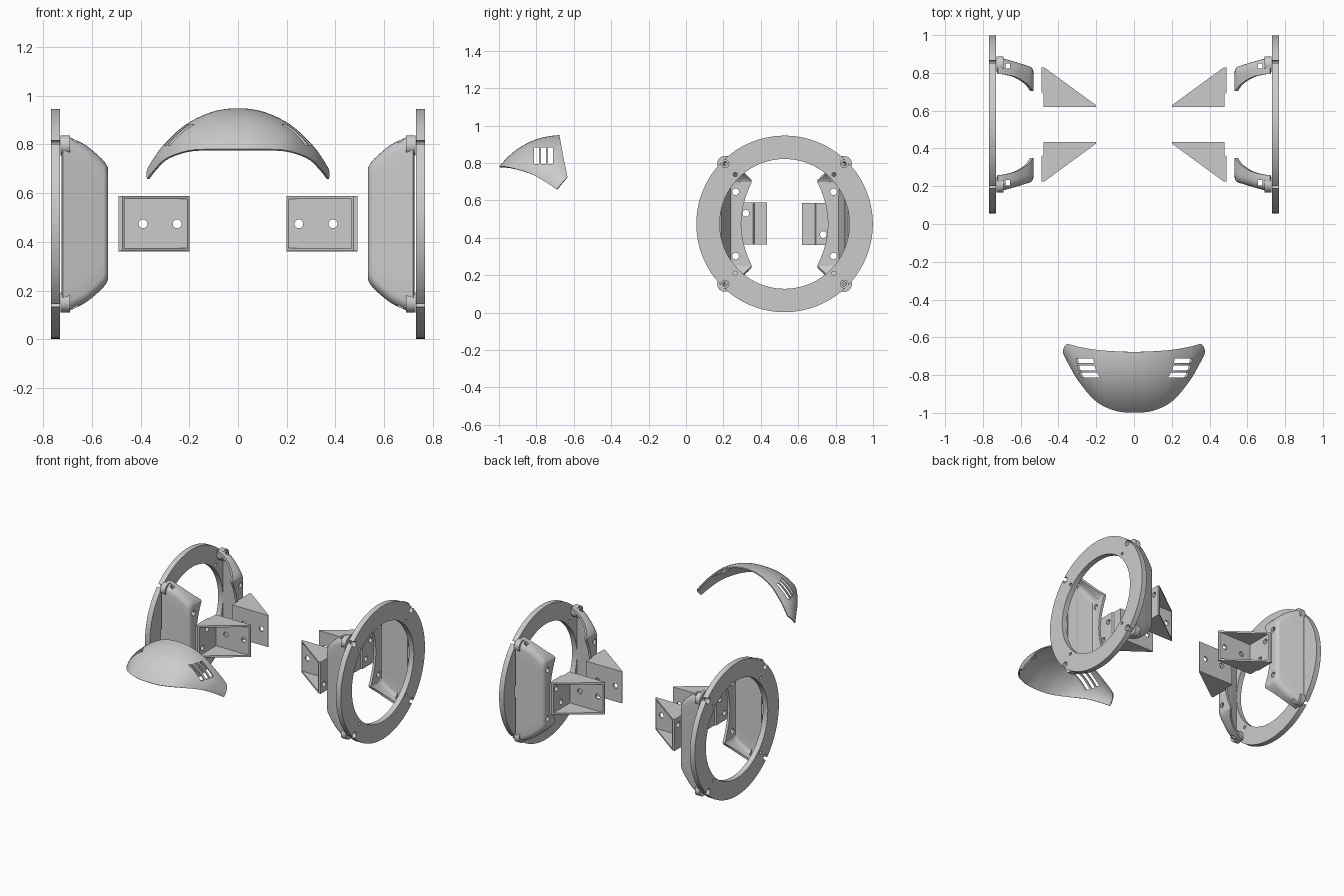
import bpy, bmesh, math
from mathutils import Vector, Matrix

if "Cube" in bpy.data.objects:
    bpy.data.objects.remove(bpy.data.objects["Cube"])

CY, CZ = 0.527, 0.474      # wheel axis


def make(name, bm):
    bmesh.ops.recalc_face_normals(bm, faces=bm.faces)
    me = bpy.data.meshes.new(name)
    bm.to_mesh(me)
    bm.free()
    o = bpy.data.objects.new(name, me)
    bpy.context.collection.objects.link(o)
    return o


def grid(name, rows):
    bm = bmesh.new()
    vs = [[bm.verts.new(p) for p in r] for r in rows]
    for a, b in zip(vs, vs[1:]):
        for i in range(len(a) - 1):
            bm.faces.new((a[i], a[i + 1], b[i + 1], b[i]))
    return make(name, bm)


def prism(name, pts, z0, z1):
    bm = bmesh.new()
    f = bm.faces.new([bm.verts.new((x, y, z0)) for x, y in pts])
    r = bmesh.ops.extrude_face_region(bm, geom=[f])
    vs = [v for v in r['geom'] if isinstance(v, bmesh.types.BMVert)]
    bmesh.ops.translate(bm, verts=vs, vec=(0, 0, z1 - z0))
    return make(name, bm)


def box(x0, x1, y0, y1, z0, z1):
    return prism("cutter", [(x0, y0), (x1, y0), (x1, y1), (x0, y1)], z0, z1)


def rod(axis, c, r, length, n=24):
    bm = bmesh.new()
    rot = Matrix.Rotation(math.pi / 2, 4, 'Y' if axis == 'X' else 'X')
    bmesh.ops.create_cone(bm, cap_ends=True, segments=n, radius1=r, radius2=r,
                          depth=length, matrix=Matrix.Translation(c) @ rot)
    return make("cutter", bm)


def tube(name, x0, x1, y, z, r_out, r_in, n):
    bm = bmesh.new()
    loops = []
    for x, r in ((x0, r_out), (x1, r_out), (x1, r_in), (x0, r_in)):
        loops.append([bm.verts.new((x, y + r * math.cos(2 * math.pi * i / n),
                                    z + r * math.sin(2 * math.pi * i / n))) for i in range(n)])
    for k in range(4):
        a, b = loops[k], loops[(k + 1) % 4]
        for i in range(n):
            j = (i + 1) % n
            bm.faces.new((a[i], a[j], b[j], b[i]))
    return make(name, bm)


def activate(o):
    bpy.ops.object.select_all(action='DESELECT')
    o.select_set(True)
    bpy.context.view_layer.objects.active = o


def thicken(o, t):
    activate(o)
    m = o.modifiers.new("thick", 'SOLIDIFY')
    m.thickness, m.offset = t, 0
    bpy.ops.object.modifier_apply(modifier=m.name)


def cut(o, cutters):
    for c in cutters:
        activate(o)
        m = o.modifiers.new("cut", 'BOOLEAN')
        m.operation, m.solver, m.object = 'DIFFERENCE', 'EXACT', c
        bpy.ops.object.modifier_apply(modifier=m.name)
        bpy.data.objects.remove(c)


def smooth(o, deg=32):
    activate(o)
    bpy.ops.object.shade_smooth_by_angle(angle=math.radians(deg))


def mirror(o, name, sx, sy, sz=1):
    c = Vector((0, CY, CZ))
    n = o.copy()
    n.data = o.data.copy()
    n.name = name
    n.data.transform(Matrix.Translation(c) @ Matrix.Diagonal((sx, sy, sz, 1)) @ Matrix.Translation(-c))
    if sx * sy * sz < 0:
        n.data.flip_normals()
    bpy.context.collection.objects.link(n)


def four(o, part, flip=1):
    o.name = "front_right_" + part
    mirror(o, "front_left_" + part, -1, 1)
    mirror(o, "back_right_" + part, 1, -1, flip)
    mirror(o, "back_left_" + part, -1, -1, flip)


def spline(pts, n):
    # Catmull-Rom through the points, n steps per span
    p = [Vector(q) for q in pts]
    p = [2 * p[0] - p[1]] + p + [2 * p[-1] - p[-2]]
    out = []
    for i in range(1, len(p) - 2):
        a, b, c, d = p[i - 1:i + 3]
        for k in range(n):
            t = k / n
            out.append(0.5 * (2 * b + (c - a) * t + (2 * a - 5 * b + 4 * c - d) * t * t
                              + (3 * b - a - 3 * c + d) * t ** 3))
    return out + [p[-2]]


# mounting rings with bolt holes
ring = tube("right_ring", 0.73, 0.768, CY, CZ, 0.472, 0.347, 96)
holes = []
for sy in (-1, 1):
    for sz in (-1, 1):
        holes.append(rod('X', (0.75, CY + sy * 0.319, CZ + sz * 0.322), 0.021, 0.2))
        holes.append(rod('X', (0.75, CY + sy * 0.264, CZ + sz * 0.264), 0.011, 0.2))
cut(ring, holes)
smooth(ring)
mirror(ring, "left_ring", -1, 1)

# curved support shells: x, outer y, flange tip y, half height
stations = spline([(0.722, 0.179, 0.258, 0.354), (0.69, 0.188, 0.262, 0.345),
                   (0.63, 0.205, 0.277, 0.315), (0.575, 0.222, 0.31, 0.27),
                   (0.55, 0.230, 0.338, 0.243)], 4)
stations.append(Vector((0.544, 0.238, 0.35, 0.23)))


def section(x, yo, yi, zh):
    r = 0.035
    half = [(yi, zh), ((yi + yo + r) / 2, zh)]
    for k in range(6):
        a = k / 5 * math.pi / 2
        half.append((yo + r - r * math.sin(a), zh - r + r * math.cos(a)))
    half += [(yo, (zh - r) * f) for f in (0.75, 0.5, 0.25)]
    full = half + [(yo, 0)] + [(y, -z) for y, z in reversed(half)]
    return [Vector((x, y, CZ + z)) for y, z in full]


rows = [section(*s) for s in stations]
last = rows[-1]
rim = []
for p in last:                       # concave inner edge of the end wall
    z = (p.z - CZ) * 0.95
    rim.append(Vector((p.x, max(p.y, 0.295 + 0.055 * (z / 0.2185) ** 2), CZ + z)))
for f in (0.15, 0.5, 1.0):
    rows.append([a.lerp(b, f) + Vector((-0.002, 0, 0)) for a, b in zip(last, rim)])
shell = grid("shell", rows)
thicken(shell, 0.018)
cut(shell, [rod('X', (0.54, 0.265, CZ + s * 0.172), 0.018, 0.08) for s in (-1, 1)]
    + [box(0.657, 0.68, 0.205, 0.232, 0, 1)])
smooth(shell, 40)
four(shell, "shell")

# bolt lugs at the shell tips
for s, n in ((1, "upper_lug"), (-1, "lower_lug")):
    lug = tube(n, 0.69, 0.728, 0.208, CZ + s * 0.322, 0.041, 0.011, 32)
    smooth(lug)
    four(lug, n)

# triangular brackets, open along the slanted side
br = prism("bracket", [(0.49, 0.225), (0.49, 0.358), (0.48, 0.365), (0.48, 0.434),
                       (0.2, 0.434), (0.2, 0.426), (0.475, 0.225)], CZ - 0.111, CZ + 0.114)
cut(br, [prism("cutter", [(0.466, 0.42), (0.1, 0.42), (0.1, 0.1), (0.466, 0.1)],
               CZ - 0.099, CZ + 0.102)]
    + [rod('Y', (x, 0.43, CZ), 0.018, 0.1) for x in (0.25, 0.39)]
    + [rod('X', (0.48, 0.32, CZ + 0.057), 0.018, 0.1),
       rod('X', (0.48, 0.267, CZ - 0.057), 0.018, 0.1)])
smooth(br)
four(br, "bracket", -1)

# visor lofted between its rear edge and its lower front edge
rear = [(0, -0.677, 0.944), (0.1, -0.674, 0.931), (0.2, -0.666, 0.883),
        (0.285, -0.652, 0.805), (0.33, -0.64, 0.752), (0.352, -0.635, 0.722)]
front = [(0, -0.995, 0.778), (0.1, -0.985, 0.778), (0.2, -0.935, 0.773),
         (0.29, -0.83, 0.742), (0.34, -0.745, 0.695), (0.369, -0.69, 0.658)]


def both_sides(pts):
    return spline([(-x, y, z) for x, y, z in reversed(pts[1:])] + pts, 6)


rows = []
for f, r in zip(both_sides(front), both_sides(rear)):
    mid = (f + r) / 2
    out = (mid - Vector((0, -0.72, 0.6))).normalized()
    c = mid + out * 0.23 * (f - r).length
    rows.append([f * (1 - v) ** 2 + c * 2 * v * (1 - v) + r * v * v for v in [k / 16 for k in range(17)]])
visor = grid("visor", rows)
thicken(visor, 0.009)

# vent slots
slots = []
for y in (-0.80, -0.762, -0.724):
    for s in (-1, 1):
        slots.append(box(min(s * 0.1, s * 0.5), max(s * 0.1, s * 0.5), y - 0.013, y + 0.013, 0.795, 0.882))
cut(visor, slots)
smooth(visor, 40)
